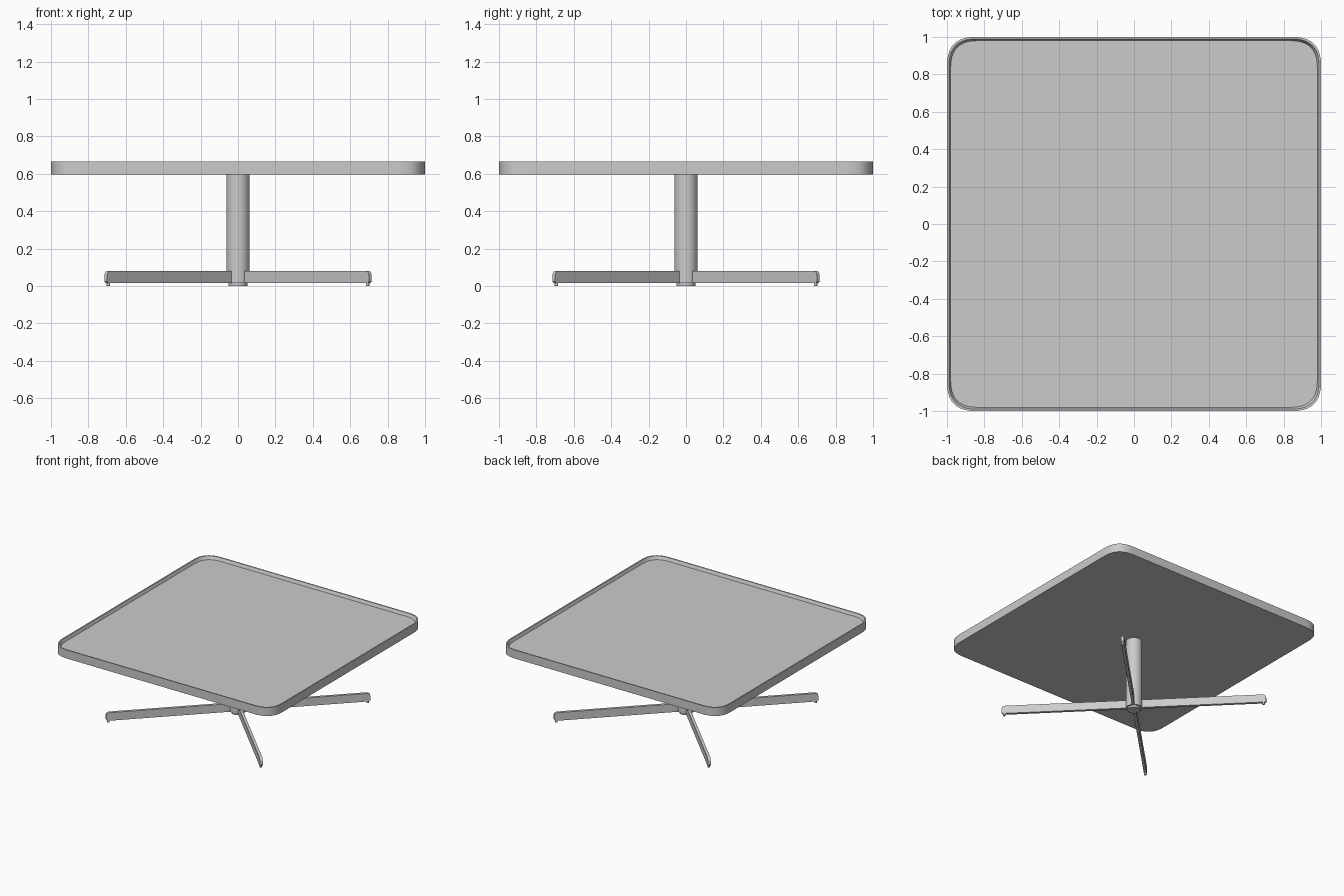
import bpy, bmesh, math
from mathutils import Matrix, Vector

if "Cube" in bpy.data.objects:
    bpy.data.objects.remove(bpy.data.objects["Cube"])

GREY = (0.6, 0.6, 0.6, 1)
mat = bpy.data.materials.new("plain grey")
mat.use_nodes = True
mat.diffuse_color = GREY
mat.node_tree.nodes["Principled BSDF"].inputs["Base Color"].default_value = GREY


def finish(name, bm, angle=35):
    bmesh.ops.recalc_face_normals(bm, faces=bm.faces)
    mesh = bpy.data.meshes.new(name)
    bm.to_mesh(mesh)
    bm.free()
    mesh.materials.append(mat)
    ob = bpy.data.objects.new(name, mesh)
    bpy.context.collection.objects.link(ob)
    bpy.ops.object.select_all(action="DESELECT")
    ob.select_set(True)
    bpy.context.view_layer.objects.active = ob
    bpy.ops.object.shade_smooth_by_angle(angle=math.radians(angle))
    return ob


def rounded_square(half, reach, steps=10):
    """Square outline whose corners are soft quadratic curves."""
    pts = []
    for k in range(4):
        turn = Matrix.Rotation(k * math.pi / 2, 2)
        for i in range(steps + 1):
            t = i / steps
            x = half - reach * t * t
            y = half - reach * (1 - t) ** 2
            pts.append(turn @ Vector((x, y)))
    return pts


def cylinder(name, radius, z0, z1, x=0, y=0, sides=32):
    bm = bmesh.new()
    bmesh.ops.create_cone(bm, cap_ends=True, segments=sides, radius1=radius,
                          radius2=radius, depth=z1 - z0,
                          matrix=Matrix.Translation((x, y, (z0 + z1) / 2)))
    return finish(name, bm)


# Table top: shallow tray with a thin raised rim and sloping inner wall
bm = bmesh.new()
rings = []
for half, reach, z in ((1, 0.15, 0.595), (1, 0.15, 0.665),
                       (0.99, 0.145, 0.665), (0.98, 0.14, 0.64)):
    rings.append([bm.verts.new((p.x, p.y, z)) for p in rounded_square(half, reach)])
for low, high in zip(rings, rings[1:]):
    for i in range(len(low)):
        j = (i + 1) % len(low)
        bm.faces.new((low[i], low[j], high[j], high[i]))
bm.faces.new(rings[0])
bm.faces.new(rings[-1])
finish("table_top", bm)

# Central column and its base disc
cylinder("column", 0.062, 0.015, 0.596)
cylinder("column_base_disc", 0.05, 0, 0.016)

# Four diagonal legs with rounded tips, each on a small foot
profile = [(0, 0.015), (0.99, 0.015), (1, 0.025), (1, 0.055),
           (0.996, 0.07), (0.988, 0.078), (0.975, 0.081), (0, 0.081)]
for k, name in enumerate(("back_left", "back_right", "front_right", "front_left")):
    angle = math.pi / 4 + k * math.pi / 2
    bm = bmesh.new()
    face = bm.faces.new([bm.verts.new((r, -0.011, z)) for r, z in profile])
    side = bmesh.ops.extrude_face_region(bm, geom=[face])
    bmesh.ops.translate(bm, vec=(0, 0.022, 0),
                        verts=[v for v in side["geom"] if isinstance(v, bmesh.types.BMVert)])
    bmesh.ops.rotate(bm, verts=bm.verts, matrix=Matrix.Rotation(angle, 3, "Z"))
    finish(name + "_leg", bm)
    cylinder(name + "_foot", 0.009, 0, 0.016, 0.98 * math.cos(angle),
             0.98 * math.sin(angle), sides=16)
